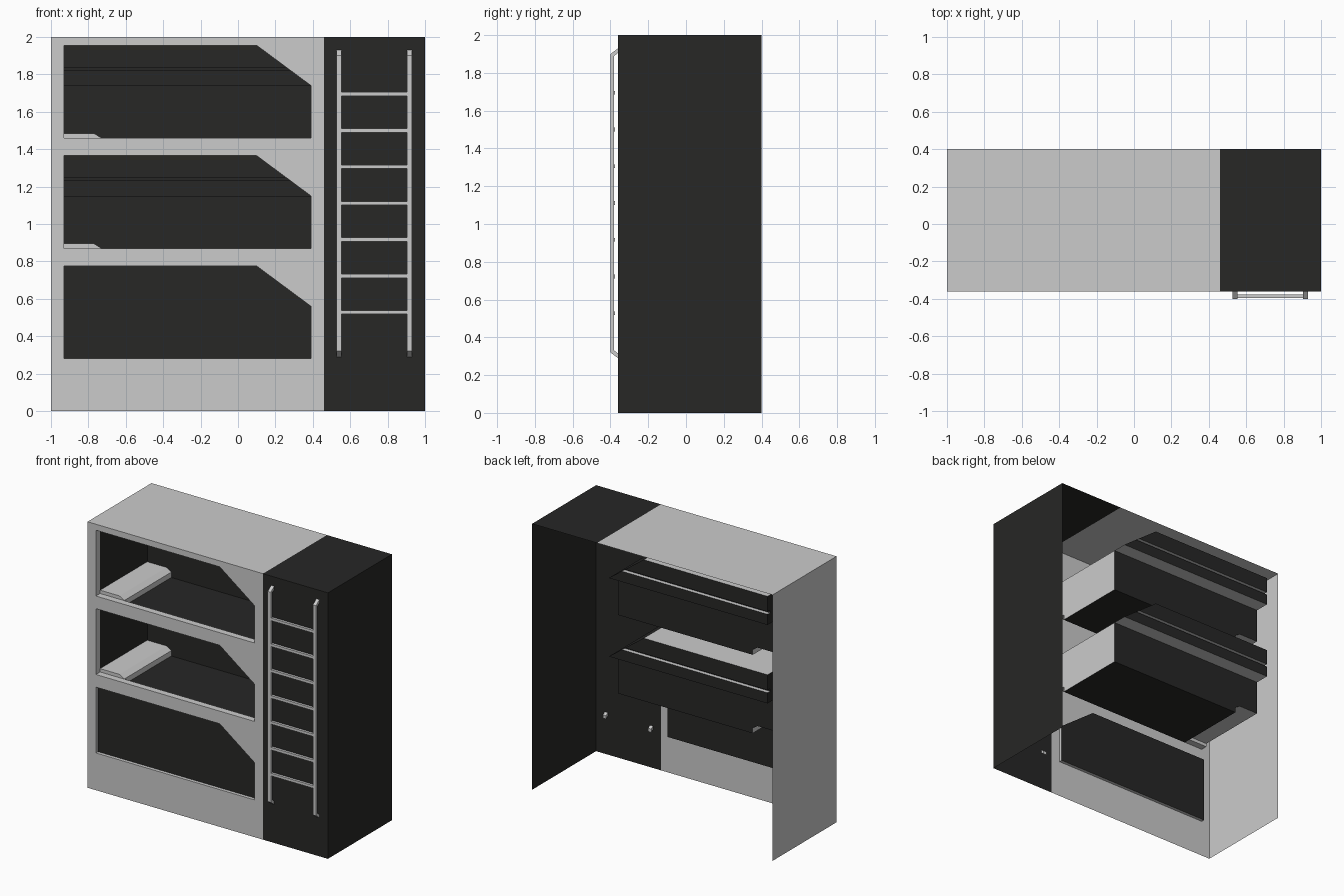
import bpy, bmesh
from mathutils import Vector

if "Cube" in bpy.data.objects:
    bpy.data.objects.remove(bpy.data.objects["Cube"])

dark = bpy.data.materials.new("dark")
dark.diffuse_color = (0.02, 0.02, 0.019, 1)
dark.use_nodes = True
dark.node_tree.nodes["Principled BSDF"].inputs["Base Color"].default_value = dark.diffuse_color

FRONT, BACK, LIP = -0.36, 0.40, -0.31
XL, XR, SPLIT = -0.93, 0.39, 0.46
OPENING = [(XL, 0), (XR, 0), (XR, 0.28), (0.10, 0.495), (XL, 0.495)]


def surface(name, polys, mat=None):
    """Sheet object from a few polygons."""
    bm = bmesh.new()
    for p in polys:
        bm.faces.new([bm.verts.new(v) for v in p])
    bmesh.ops.remove_doubles(bm, verts=bm.verts, dist=1e-4)
    return finish(name, bm, mat)


def finish(name, bm, mat=None):
    me = bpy.data.meshes.new(name)
    bm.to_mesh(me)
    bm.free()
    if mat:
        me.materials.append(mat)
    ob = bpy.data.objects.new(name, me)
    bpy.context.collection.objects.link(ob)
    return ob


def flat(pts, y, b=0.0):
    return [(x, y, b + z) for x, z in pts]


def sweep(pts, y0, y1, b=0.0, closed=False):
    """Quads from an (x, z) line swept along y."""
    pairs = list(zip(pts, pts[1:] + pts[:1])) if closed else list(zip(pts, pts[1:]))
    return [[(p[0], y0, b + p[1]), (q[0], y0, b + q[1]),
             (q[0], y1, b + q[1]), (p[0], y1, b + p[1])] for p, q in pairs]


def box(bm, lo, hi):
    r = bmesh.ops.create_cube(bm, size=1)
    for v in r["verts"]:
        v.co = Vector([(a + c) / 2 + k * (c - a) for a, c, k in zip(lo, hi, v.co)])


# Front panel with three clipped-corner openings
BASES = [0.28, 0.87, 1.46]
bm = bmesh.new()
loops = [flat([(-1, 0), (SPLIT, 0), (SPLIT, 2), (-1, 2)], FRONT)]
loops += [flat(OPENING, FRONT, b) for b in BASES]
for loop in loops:
    vs = [bm.verts.new(p) for p in loop]
    for i, v in enumerate(vs):
        bm.edges.new((vs[i - 1], v))
bmesh.ops.triangle_fill(bm, edges=bm.edges[:], use_beauty=True, normal=(0, -1, 0))
bmesh.ops.dissolve_limit(bm, angle_limit=0.01, verts=bm.verts[:], edges=bm.edges[:])
finish("front_panel", bm)

# Outer shell, open at back and bottom
surface("light_shell", sweep([(-1, 0), (-1, 2), (SPLIT, 2)], FRONT, BACK))
surface("dark_shell", sweep([(SPLIT, 2), (1, 2), (1, 0)], FRONT, BACK)
        + [flat([(SPLIT, 0), (1, 0), (1, 2), (SPLIT, 2)], FRONT)], dark)

# Bottom closed recess
surface("lower_recess_rim", sweep(OPENING, FRONT, -0.335, BASES[0], True))
surface("lower_recess_panel", [flat(OPENING, -0.335, BASES[0])], dark)


def right_end(z):
    return XR if z <= 0.28 else XR - 0.29 * (z - 0.28) / 0.215


# Two bunks
FLOOR, WALL, LEDGE, NOTCH = -0.04, 0.25, 0.36, 0.33
PROFILE = [(WALL, 0.28), (LEDGE, 0.28), (LEDGE, 0.36), (NOTCH, 0.36),
           (NOTCH, 0.38), (LEDGE, 0.38), (LEDGE, 0.495)]
PILLOW = [(XL, 0.025), (-0.77, 0.025), (-0.73, 0), (-0.73, FLOOR)]
for n, b in zip(("middle", "upper"), BASES[1:]):
    surface(n + "_opening_rim", sweep(OPENING, FRONT, LIP, b, True))
    # Stepped back wall: upright strips dark, ledges grey
    upright = [flat(PILLOW + [(XR, FLOOR), (XR, 0.28), (XL, 0.28)], WALL, b)]
    ledges = []
    for (y0, z0), (y1, z1) in zip(PROFILE, PROFILE[1:]):
        quad = [(XL, y0, b + z0), (right_end(z0), y0, b + z0),
                (right_end(z1), y1, b + z1), (XL, y1, b + z1)]
        (ledges if z0 == z1 else upright).append(quad)
    surface(n + "_back_wall", upright, dark)
    surface(n + "_ledges", ledges)
    # Floor, step below the rim, sloped ceiling and head wall
    surface(n + "_floor", sweep([(-0.73, FLOOR), (XR, FLOOR)], LIP, WALL, b)
            + [flat([(-0.73, FLOOR), (XR, FLOOR), (XR, 0), (-0.73, 0)], LIP, b)], dark)
    surface(n + "_slope", sweep([(XR, 0.28), (0.10, 0.495)], LIP, LEDGE, b), dark)
    surface(n + "_ceiling", sweep([(0.10, 0.495), (XL, 0.495)], LIP, LEDGE, b))
    surface(n + "_head_wall", [[(XL, y, b + z) for y, z in
            [(LIP, 0.495), (LIP, 0.025), (WALL, 0.025)] + PROFILE]], dark)
    surface(n + "_foot_wall", sweep([(XR, FLOOR), (XR, 0.28)], LIP, WALL, b))
    # Pillow
    surface(n + "_pillow", sweep(PILLOW, LIP, WALL, b)
            + [flat([(XL, 0)] + PILLOW[:3], LIP, b)])

# Ladder rails with bent ends
side = [(-0.34, 0.275), (-0.40, 0.32), (-0.40, 1.90), (-0.34, 1.945),
        (-0.34, 1.92), (-0.38, 1.89), (-0.38, 0.33), (-0.34, 0.30)]
for n, x in (("left", 0.527), ("right", 0.903)):
    bm = bmesh.new()
    f = bm.faces.new([bm.verts.new((x, y, z)) for y, z in side])
    r = bmesh.ops.extrude_face_region(bm, geom=[f], use_keep_orig=True)
    for v in r["geom"]:
        if isinstance(v, bmesh.types.BMVert):
            v.co.x += 0.026
    bmesh.ops.recalc_face_normals(bm, faces=bm.faces)
    finish(n + "_ladder_rail", bm)

# Ladder rungs
bm = bmesh.new()
for i in range(7):
    z = 0.528 + i * 0.1945
    box(bm, (0.55, -0.396, z - 0.01), (0.905, -0.376, z + 0.01))
finish("ladder_rungs", bm)
